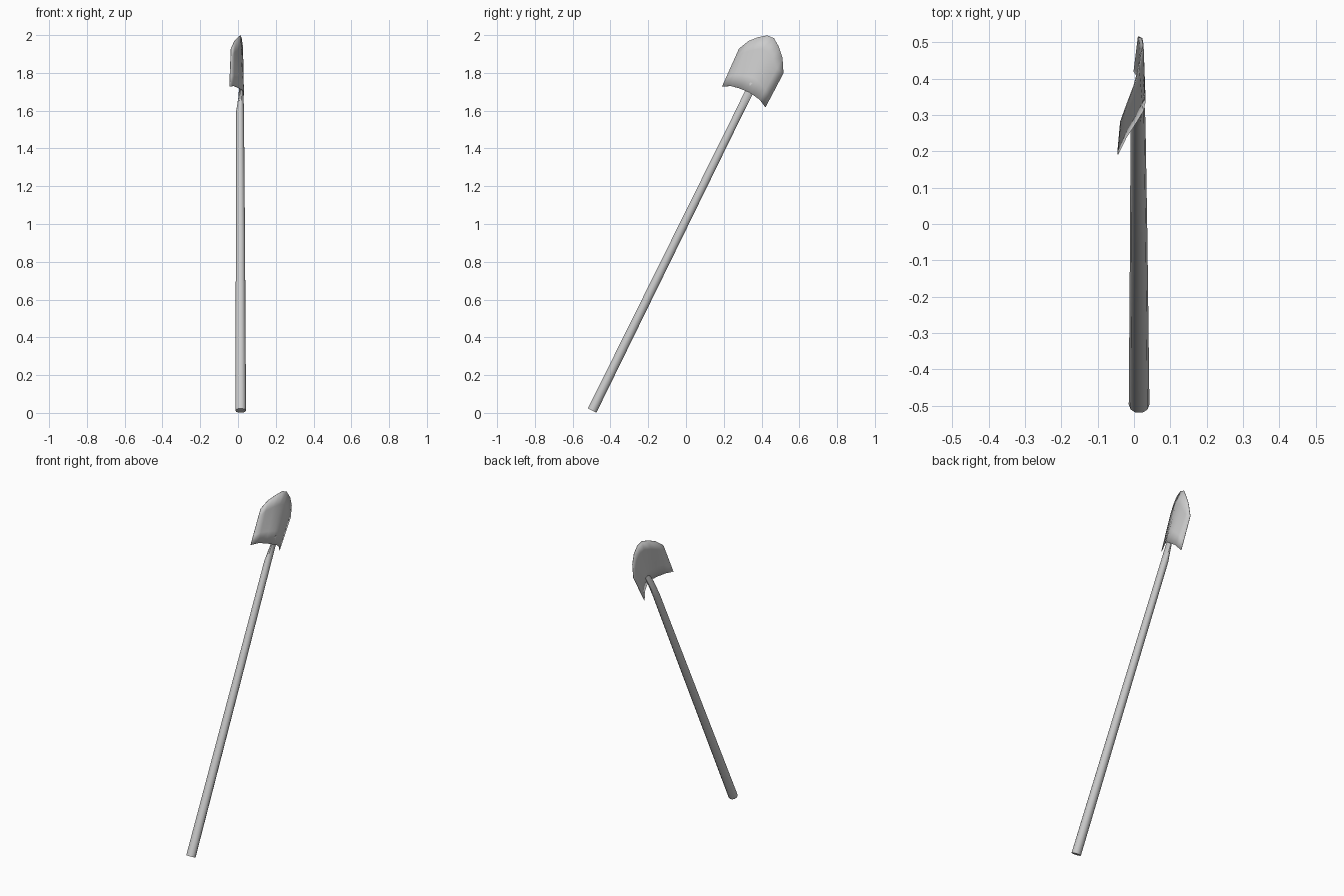
import bpy, bmesh, math
from mathutils import Vector

if "Cube" in bpy.data.objects:
    bpy.data.objects.remove(bpy.data.objects["Cube"])

ORIGIN = Vector((0, -0.497, 0.012))       # centre of the handle's butt end
ALONG = Vector((0, 0.442, 0.897))         # handle direction
ACROSS = Vector((0, 0.897, -0.442))       # blade width direction
NECK = 1.88                               # where the blade starts along the handle


def place(x, along, across):
    return ORIGIN + ALONG * along + ACROSS * across + Vector((x, 0, 0))


def make_object(name, bm):
    bmesh.ops.recalc_face_normals(bm, faces=bm.faces)
    mesh = bpy.data.meshes.new(name)
    bm.to_mesh(mesh)
    bm.free()
    ob = bpy.data.objects.new(name, mesh)
    bpy.context.collection.objects.link(ob)
    bpy.ops.object.select_all(action='DESELECT')
    ob.select_set(True)
    bpy.context.view_layer.objects.active = ob
    bpy.ops.object.shade_smooth_by_angle(angle=math.radians(40))
    return ob


# Handle: tapering rings that flatten into the blade
SIDES = 10
rings = [  # distance, centre x, radius in x, radius across
    (0.0, 0.014, 0.0285, 0.0265),
    (1.03, 0.013, 0.024, 0.024),
    (1.77, 0.011, 0.0205, 0.022),
    (1.87, 0.017, 0.012, 0.0235),
    (1.93, 0.027, 0.002, 0.018),
]
bm = bmesh.new()
loops = []
for s, cx, rx, rv in rings:
    loops.append([bm.verts.new(place(cx + rx * math.cos(a), s, rv * math.sin(a)))
                  for a in (2 * math.pi * i / SIDES for i in range(SIDES))])
for a, b in zip(loops, loops[1:]):
    for i in range(SIDES):
        j = (i + 1) % SIDES
        bm.faces.new((a[i], a[j], b[j], b[i]))
bm.faces.new(loops[0])
bm.faces.new(loops[-1])
make_object("handle", bm)

# Blade: curved sheet, columns running from the lower edge to the rounded tip
columns = [  # (x, along, across) at the bottom and at the top
    ((-0.045, -0.036, -0.141), (-0.037, 0.183, -0.149)),
    ((-0.022, -0.014, -0.100), (-0.019, 0.241, -0.122)),
    ((0.004, -0.006, -0.060), (0.000, 0.281, -0.086)),
    ((0.024, -0.003, -0.025), (0.013, 0.312, -0.046)),
    ((0.030, 0.000, 0.000), (0.018, 0.314, -0.008)),
    ((0.030, -0.004, 0.025), (0.025, 0.285, 0.035)),
    ((0.020, -0.012, 0.070), (0.022, 0.240, 0.079)),
    ((0.000, -0.034, 0.113), (0.012, 0.170, 0.119)),
]
ROWS = 4
bm = bmesh.new()
grid = []
for low, high in columns:
    col = []
    for r in range(ROWS + 1):
        p = Vector(low).lerp(Vector(high), r / ROWS)
        col.append(bm.verts.new(place(p.x, NECK + p.y, p.z)))
    grid.append(col)
for a, b in zip(grid, grid[1:]):
    for r in range(ROWS):
        bm.faces.new((a[r], b[r], b[r + 1], a[r + 1]))
blade = make_object("blade", bm)
thick = blade.modifiers.new("thickness", 'SOLIDIFY')
thick.thickness = 0.003
thick.offset = 0
